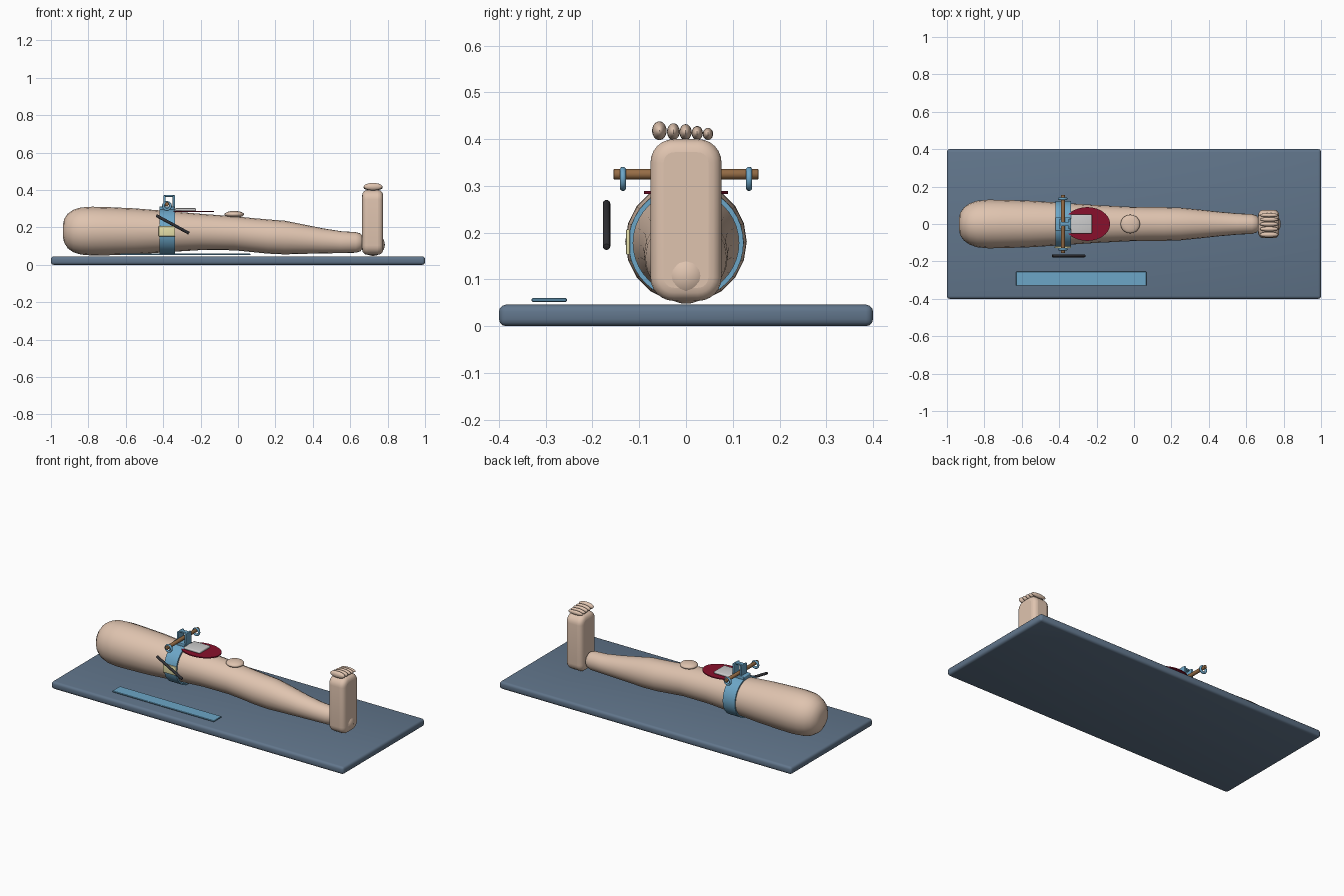
import bpy, bmesh
from math import sin, cos, pi, atan2
from mathutils import Vector

if "Cube" in bpy.data.objects:
    bpy.data.objects.remove(bpy.data.objects["Cube"])


def material(name, rgb):
    m = bpy.data.materials.new(name)
    m.diffuse_color = (*rgb, 1)
    m.use_nodes = True
    m.node_tree.nodes["Principled BSDF"].inputs["Base Color"].default_value = m.diffuse_color
    return m


SKIN = material("skin", (0.74, 0.55, 0.43))
MAT = material("mat_blue", (0.12, 0.18, 0.26))
BLUE = material("strap_blue", (0.15, 0.38, 0.57))
RED = material("wound_red", (0.25, 0.005, 0.025))
WOOD = material("wood", (0.30, 0.15, 0.06))
DARK = material("dark", (0.03, 0.03, 0.035))
YELLOW = material("label_yellow", (0.80, 0.75, 0.40))
GAUZE = material("gauze_white", (0.65, 0.65, 0.65))


def finish(o, name, mat, bevel=0, seg=3, angle=40):
    o.name = name
    o.data.materials.append(mat)
    bpy.ops.object.select_all(action='DESELECT')
    o.select_set(True)
    bpy.context.view_layer.objects.active = o
    bpy.ops.object.transform_apply(location=False, rotation=False, scale=True)
    if bevel:
        b = o.modifiers.new("bevel", 'BEVEL')
        b.width, b.segments = bevel, seg
        bpy.ops.object.modifier_apply(modifier="bevel")
    bpy.ops.object.shade_smooth_by_angle(angle=angle * pi / 180)
    return o


def box(name, x, y, z, mat, bevel=0.0, seg=3):
    bpy.ops.mesh.primitive_cube_add(size=1, location=((x[0]+x[1])/2, (y[0]+y[1])/2, (z[0]+z[1])/2))
    o = bpy.context.object
    o.scale = (x[1]-x[0], y[1]-y[0], z[1]-z[0])
    return finish(o, name, mat, bevel, seg)


def ball(name, loc, r, mat):
    bpy.ops.mesh.primitive_uv_sphere_add(segments=24, ring_count=16, radius=1, location=loc)
    o = bpy.context.object
    o.scale = r
    return finish(o, name, mat)


def rod(name, a, b, r, mat, bevel=0.0):
    a, b = Vector(a), Vector(b)
    bpy.ops.mesh.primitive_cylinder_add(vertices=20, radius=r, depth=(b-a).length, location=(a+b)/2)
    o = bpy.context.object
    o.rotation_euler = (b-a).to_track_quat('Z', 'Y').to_euler()
    return finish(o, name, mat, bevel, 2)


def mesh_object(name, bm):
    bmesh.ops.recalc_face_normals(bm, faces=bm.faces)
    me = bpy.data.meshes.new(name)
    bm.to_mesh(me)
    bm.free()
    o = bpy.data.objects.new(name, me)
    bpy.context.collection.objects.link(o)
    return o


def loft(name, sections, n, mat, closed=False):
    """Rings along x: (x, half width, bottom z, top z)."""
    bm = bmesh.new()
    rings = []
    for x, ry, z0, z1 in sections:
        rings.append([bm.verts.new((x, ry*cos(2*pi*i/n), (z0+z1)/2 + (z1-z0)/2*sin(2*pi*i/n)))
                      for i in range(n)])
    pairs = list(zip(rings, rings[1:])) + ([(rings[-1], rings[0])] if closed else [])
    for a, b in pairs:
        for i in range(n):
            bm.faces.new((a[i], a[(i+1) % n], b[(i+1) % n], b[i]))
    if not closed:
        bm.faces.new(rings[0])
        bm.faces.new(rings[-1])
    return finish(mesh_object(name, bm), name, mat, angle=50)


# mat
box("mat", (-1, 1), (-.4, .4), (0, .046), MAT, .015)

# leg: rounded thigh end, knee, calf, ankle
leg = [(-.936, .03, .15, .21), (-.93, .06, .12, .245), (-.91, .088, .088, .274), (-.88, .11, .067, .295),
       (-.84, .124, .055, .307), (-.78, .13, .05, .311), (-.7, .129, .051, .309), (-.55, .124, .056, .302),
       (-.38, .113, .068, .288), (-.2, .101, .079, .273), (-.02, .092, .078, .26), (.08, .09, .068, .25),
       (.16, .09, .06, .243), (.25, .087, .056, .236), (.35, .077, .059, .216), (.45, .066, .061, .196),
       (.55, .057, .063, .18), (.63, .053, .065, .175), (.655, .046, .073, .168), (.668, .03, .09, .15)]
loft("leg", leg, 20, SKIN)
ball("kneecap", (-.02, 0, .27), (.052, .05, .018), SKIN)

# foot, heel and toes
bm = bmesh.new()
bmesh.ops.create_cube(bm, size=1)
for v in bm.verts:
    v.co = Vector((.72 + v.co.x*.112, v.co.y*.152, .227 + v.co.z*.346))
long_edges = [e for e in bm.edges if abs(e.verts[0].co.x - e.verts[1].co.x) > .05]
bmesh.ops.bevel(bm, geom=long_edges, offset=.05, segments=6, profile=.5, affect='EDGES')
foot = mesh_object("foot", bm)
m = foot.modifiers.new("round", 'BEVEL')
m.width, m.segments, m.limit_method = .028, 4, 'ANGLE'
finish(foot, "foot", SKIN)
ball("heel", (.722, 0, .108), (.063, .06, .06), SKIN)
toes = [(-.057, .0155, .020), (-.027, .0135, .018), (-.001, .013, .017), (.024, .012, .015), (.047, .011, .013)]
for i, (y, ry, rz) in enumerate(toes):
    ball(f"toe_{i+1}", (.722, y, .398 + rz), (.05, ry, rz), SKIN)

# tourniquet band around the thigh and loose strap on the mat
band = [(-.42, .115, .064, .290), (-.42, .123, .056, .300), (-.337, .123, .056, .300), (-.337, .113, .066, .290)]
loft("tourniquet_band", band, 40, BLUE, closed=True)
box("loose_strap", (-.63, .066), (-.33, -.255), (.052, .06), BLUE, .002, 1)

# windlass rod with end rings and clip
rod("windlass_rod", (-.38, -.155, .325), (-.38, .155, .325), .011, WOOD, .002)
for s, side in ((-1, "front"), (1, "back")):
    bpy.ops.mesh.primitive_torus_add(major_radius=.019, minor_radius=.007, major_segments=28, minor_segments=10,
                                     location=(-.38, s*.135, .315), rotation=(pi/2, 0, 0))
    finish(bpy.context.object, f"rod_ring_{side}", BLUE)
box("clip_base", (-.42, -.34), (-.035, .035), (.292, .312), BLUE, .004)
for x, side in ((-.393, "left"), (-.343, "right")):
    box(f"clip_post_{side}", (x-.006, x+.006), (-.028, .028), (.30, .372), BLUE, .003)
box("clip_bridge", (-.397, -.339), (-.012, .012), (.364, .374), BLUE, .002)

# wound patch and gauze pad
bpy.ops.mesh.primitive_cylinder_add(vertices=48, radius=1, depth=1, location=(-.25, 0, .286))
o = bpy.context.object
o.scale = (.122, .09, .006)
finish(o, "wound", RED)
box("gauze_pad", (-.337, -.225), (-.052, .052), (.288, .303), GAUZE, .006)

# time label and marker pen
box("time_label", (-.424, -.336), (-.128, -.12), (.153, .207), YELLOW, .002)
rod("marker_pen", (-.437, -.17, .264), (-.262, -.17, .169), .008, DARK, .003)
